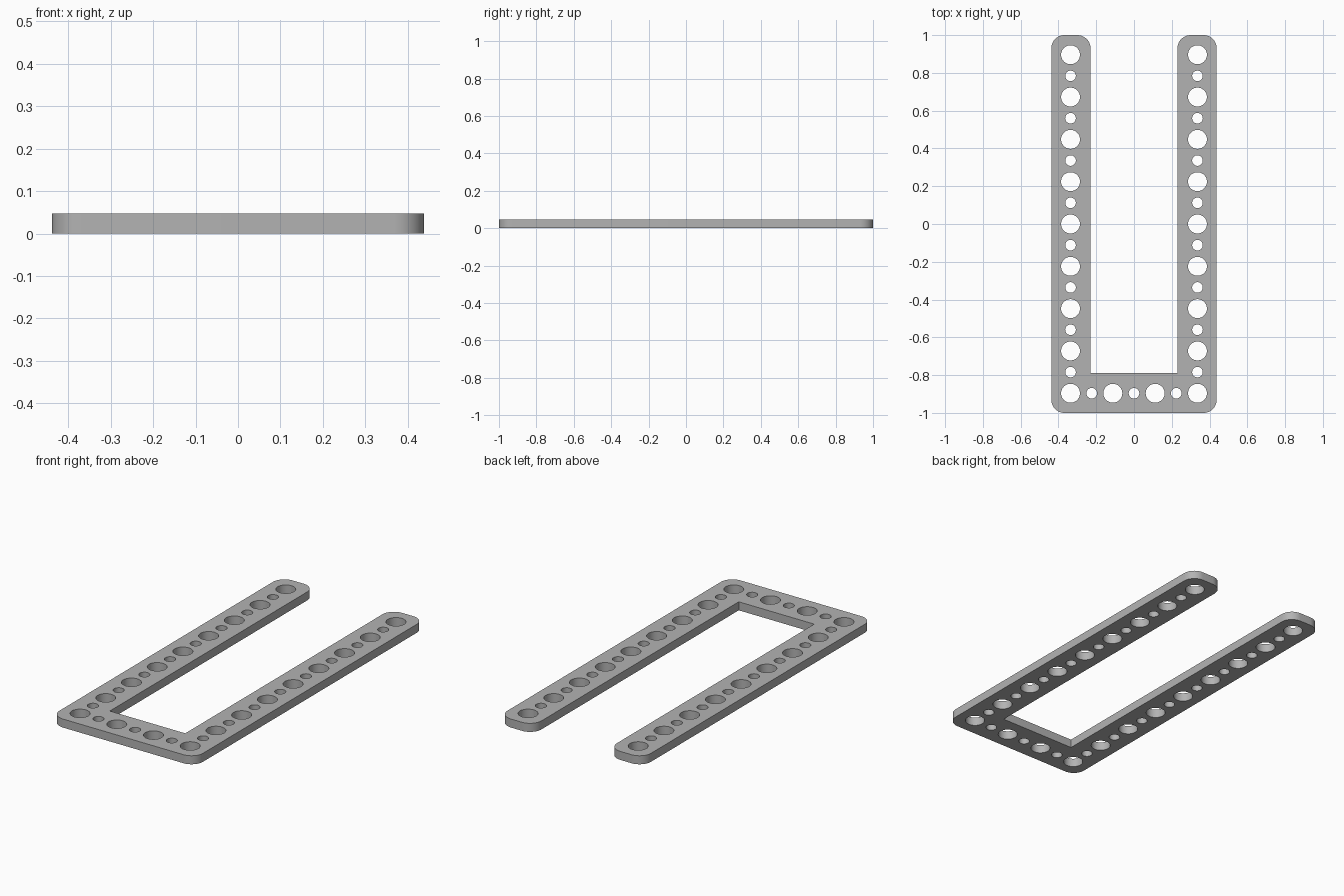
import bpy
import bmesh
from math import cos, sin, pi

if "Cube" in bpy.data.objects:
    bpy.data.objects.remove(bpy.data.objects["Cube"], do_unlink=True)

# Main dimensions
HALF_W, HALF_L, THICK = 0.438, 1.0, 0.047
INNER_X, INNER_Y = 0.23, -0.788
CORNER_R = 0.07
HOLE_X, HOLE_Y, PITCH = 0.336, -0.896, 0.224
BIG_R, SMALL_R = 0.05, 0.028

grey = bpy.data.materials.new("plain grey")
grey.use_nodes = True
colour = (0.45, 0.45, 0.45, 1)
grey.diffuse_color = colour
grey.node_tree.nodes["Principled BSDF"].inputs["Base Color"].default_value = colour


def arc(cx, cy, r, start, sweep, steps):
    return [(cx + r * cos(start + sweep * i / steps),
             cy + r * sin(start + sweep * i / steps)) for i in range(steps + 1)]


def add_loop(curve, points):
    spline = curve.splines.new("POLY")
    spline.points.add(len(points) - 1)
    for p, (x, y) in zip(spline.points, points):
        p.co = (x, y, 0, 1)
    spline.use_cyclic_u = True


# U-shaped outline: right half, then mirrored
r = CORNER_R
half = arc(HALF_W - r, -HALF_L + r, r, -pi / 2, pi / 2, 12)
half += arc(HALF_W - r, HALF_L - r, r, 0, pi / 2, 12)
half += arc(INNER_X + r, HALF_L - r, r, pi / 2, pi / 2, 12)
half.append((INNER_X, INNER_Y))
outline = half + [(-x, y) for x, y in reversed(half)]

curve = bpy.data.curves.new("plate_profile", "CURVE")
curve.dimensions = "2D"
curve.fill_mode = "BOTH"
curve.extrude = THICK / 2
add_loop(curve, outline)

# Alternating large and small holes along both arms and the crossbar
holes = [(side * HOLE_X, HOLE_Y + i * PITCH / 2, i)
         for side in (-1, 1) for i in range(17)]
holes += [(-HOLE_X + i * PITCH / 2, HOLE_Y, i) for i in range(1, 6)]
for x, y, i in holes:
    radius = SMALL_R if i % 2 else BIG_R
    add_loop(curve, arc(x, y, radius, 0, 2 * pi, 48)[:-1])

# Turn the filled profile into a welded solid standing on the ground
profile = bpy.data.objects.new("plate_profile", curve)
bpy.context.collection.objects.link(profile)
bpy.context.view_layer.update()
graph = bpy.context.evaluated_depsgraph_get()
mesh = bpy.data.meshes.new_from_object(profile.evaluated_get(graph))
bpy.data.objects.remove(profile, do_unlink=True)

bm = bmesh.new()
bm.from_mesh(mesh)
bmesh.ops.remove_doubles(bm, verts=bm.verts, dist=0.0001)
bmesh.ops.translate(bm, verts=bm.verts, vec=(0, 0, THICK / 2))
bmesh.ops.recalc_face_normals(bm, faces=bm.faces)
bm.to_mesh(mesh)
bm.free()
mesh.materials.clear()
mesh.materials.append(grey)

plate = bpy.data.objects.new("perforated_u_plate", mesh)
bpy.context.collection.objects.link(plate)
bpy.ops.object.select_all(action="DESELECT")
plate.select_set(True)
bpy.context.view_layer.objects.active = plate
bpy.ops.object.shade_smooth_by_angle(angle=pi / 6)
